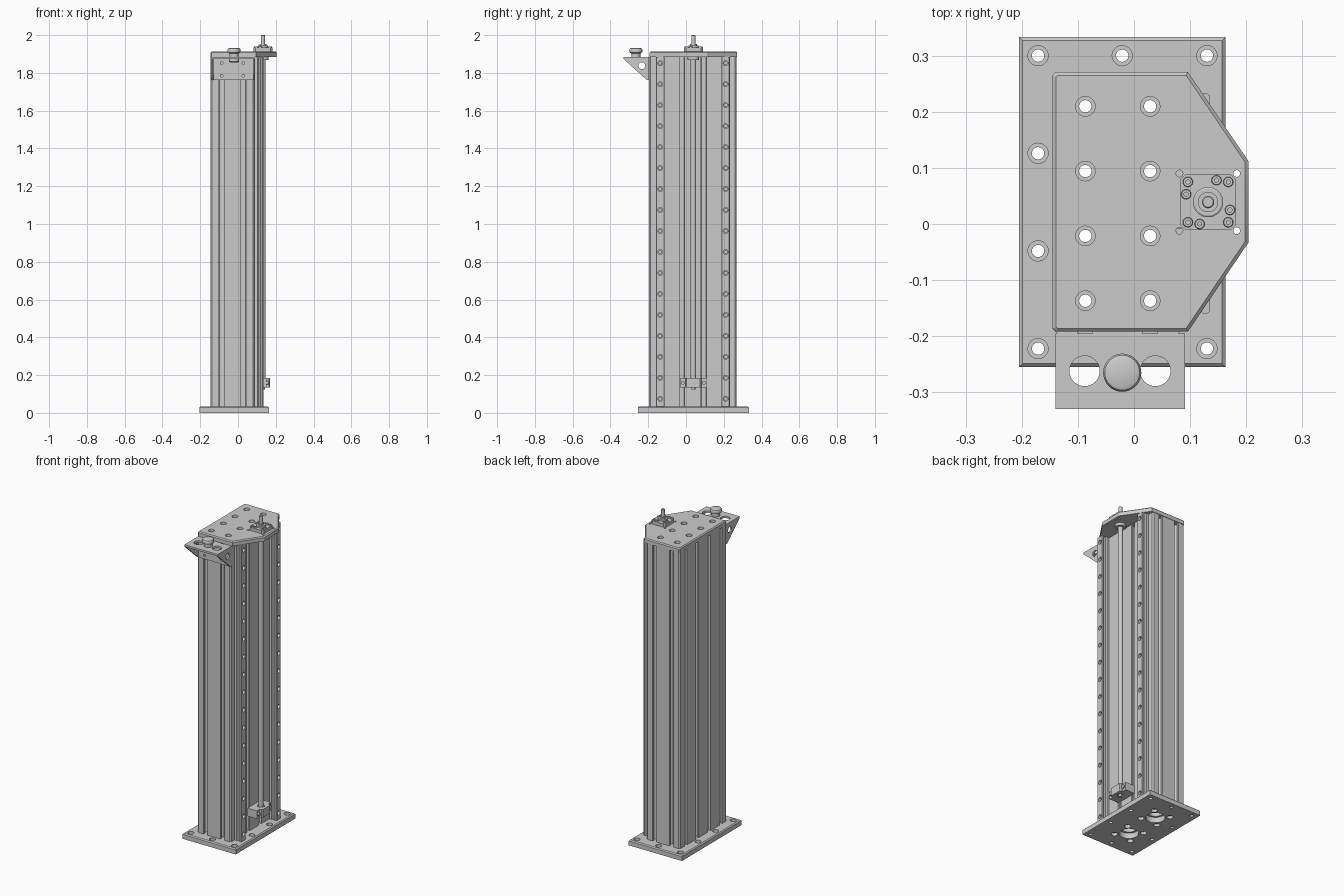
import bpy, bmesh
from mathutils import Matrix, Vector

if "Cube" in bpy.data.objects:
    bpy.data.objects.remove(bpy.data.objects["Cube"])

X, Y, Z = Vector((1, 0, 0)), Vector((0, 1, 0)), Vector((0, 0, 1))
YZX = Matrix(((0, 0, 1, 0), (1, 0, 0, 0), (0, 1, 0, 0), (0, 0, 0, 1)))  # profile in y-z, extruded along x


def finish(name, bm):
    bmesh.ops.recalc_face_normals(bm, faces=bm.faces)
    me = bpy.data.meshes.new(name)
    bm.to_mesh(me)
    bm.free()
    ob = bpy.data.objects.new(name, me)
    bpy.context.collection.objects.link(ob)
    return ob


def prism(name, pts, lo, hi, mat=None, chamfer=0):
    bm = bmesh.new()
    a = [bm.verts.new((u, v, lo)) for u, v in pts]
    b = [bm.verts.new((u, v, hi)) for u, v in pts]
    bm.faces.new(a[::-1])
    bm.faces.new(b)
    for i in range(len(pts)):
        j = (i + 1) % len(pts)
        bm.faces.new((a[i], a[j], b[j], b[i]))
    if chamfer:
        top = [e for e in bm.edges if all(v.co.z == b[0].co.z for v in e.verts)]
        bmesh.ops.bevel(bm, geom=top, offset=chamfer, offset_type='OFFSET',
                        segments=1, profile=0.5, affect='EDGES')
    if mat:
        bm.transform(mat)
    return finish(name, bm)


def rect(x0, x1, y0, y1, c=0):
    if not c:
        return [(x0, y0), (x1, y0), (x1, y1), (x0, y1)]
    return [(x0 + c, y0), (x1 - c, y0), (x1, y0 + c), (x1, y1 - c),
            (x1 - c, y1), (x0 + c, y1), (x0, y1 - c), (x0, y0 + c)]


def lathes(name, spots, axis=Z, n=24):
    """Turned solids in one mesh; spots = [(origin, [(radius, height), ...]), ...]"""
    bm = bmesh.new()
    rot = axis.to_track_quat('Z', 'Y').to_matrix().to_4x4()
    for origin, prof in spots:
        m = Matrix.Translation(origin) @ rot
        rings = []
        for r, h in prof:
            ring = bmesh.ops.create_circle(bm, segments=n, radius=r,
                                           matrix=m @ Matrix.Translation((0, 0, h)))
            rings.append(ring['verts'])
        for p, q in zip(rings, rings[1:]):
            for i in range(n):
                j = (i + 1) % n
                bm.faces.new((p[i], p[j], q[j], q[i]))
        bm.faces.new(rings[0])
        bm.faces.new(rings[-1])
    return finish(name, bm)


def drill(ob, spots, axis=Z, n=24):
    cut = lathes("cutter", spots, axis, n)
    cut.hide_render = True
    mod = ob.modifiers.new("holes", 'BOOLEAN')
    mod.operation, mod.solver, mod.object = 'DIFFERENCE', 'EXACT', cut
    me = bpy.data.meshes.new_from_object(ob.evaluated_get(bpy.context.evaluated_depsgraph_get()))
    ob.modifiers.clear()
    ob.data = me
    bpy.data.objects.remove(cut)


def hole(r, lo, hi):
    return [(r, lo), (r, hi)]


X0, X1, Y0, Y1 = -0.145, 0.087, -0.195, 0.268      # column outline
ZB, ZT = 0.034, 1.885                              # column bottom and top
CX, CY = (X0 + X1) / 2, (Y0 + Y1) / 2
P = 0.1155                                         # slot pitch
bolts = [(CX + sx * P / 2, CY + k * P) for sx in (-1, 1) for k in (-1.5, -.5, .5, 1.5)]
bores = [(CX, CY - P), (CX, CY + P)]

# Base plate: rim holes, column bolts counterbored from below, two large openings
base = prism("base_plate", rect(-0.205, 0.163, -0.255, 0.333), 0, ZB, chamfer=0.006)
rim = [(x, y) for x in (-0.171, 0.13) for y in (-0.222, -0.048, 0.126, 0.3)]
rim += [(-0.021, 0.3), (-0.021, -0.222)]
drill(base, [((x, y, 0), [(.011, -.01), (.011, .014), (.018, .014), (.018, .05)]) for x, y in rim]
      + [((x, y, 0), [(.018, -.01), (.018, .018), (.011, .018), (.011, .05)]) for x, y in bolts]
      + [((x, y, 0), hole(.055, -.01, .05)) for x, y in bores])

# Extruded column with T-slots on all four sides
slot = [(-.0135, 0), (-.0135, .012), (-.024, .012), (-.024, .026), (-.012, .035),
        (.012, .035), (.024, .026), (.024, .012), (.0135, .012), (.0135, 0)]
outline = []
for (cx, cy), d, n in (((X0, Y0), (1, 0), 2), ((X1, Y0), (0, 1), 4),
                       ((X1, Y1), (-1, 0), 2), ((X0, Y1), (0, -1), 4)):
    side = [(.008, 0)]
    for k in range(n):
        side += [(P * (k + .5) + t, dep) for t, dep in slot]
    side.append((P * n - .007, 0))
    outline += [(cx + t * d[0] - e * d[1], cy + t * d[1] + e * d[0]) for t, e in side]
column = prism("column", outline, ZB, ZT)
drill(column, [((x, y, 0), hole(.011, 0, 2)) for x, y in bolts]
      + [((x, y, 0), hole(.042, 0, 2)) for x, y in bores])

# Linear guide rails with a row of counterbored holes
half = [(.0225, 0), (.0225, .015), (.016, .021), (.016, .03), (.0225, .036), (.0225, .044), (.019, .048)]
for name, y in (("front_rail", CY - 1.5 * P), ("rear_rail", CY + 1.5 * P)):
    pts = [(X1 + h, y + w) for w, h in half] + [(X1 + h, y - w) for w, h in half[::-1]]
    rail = prism(name, pts, ZB, ZT)
    drill(rail, [((X1, y, 0.075 + .111 * i), [(.008, -.01), (.008, .03), (.013, .03), (.013, .06)])
                 for i in range(17)], X, 16)

# Top plate with tapered nose
SX, SY = 0.132, 0.039                              # screw axis
top = prism("top_plate", [(X0 + .006, -.192), (.096, -.192), (.204, -.033), (.204, .112), (.096, .271),
                          (X0 + .006, .271), (X0, .265), (X0, -.186)], ZT, 1.914, chamfer=0.006)
drill(top, [((x, y, ZT), [(.011, -.01), (.011, .013), (.0175, .013), (.0175, .05)]) for x, y in bolts]
      + [((SX + a * .051, SY + b * .051, ZT), hole(.006, -.01, .05)) for a in (-1, 1) for b in (-1, 1)])

# Upper bearing: square flange, hub, bolts
prism("bearing_flange", rect(SX - .05, SX + .05, SY - .05, SY + .05, .01), 1.914, 1.934)
lathes("bearing_hub", [((SX, SY, 0), [(.027, 1.92), (.027, 1.944), (.024, 1.946)]),
                       ((SX, SY, 0), hole(.03, 1.868, ZT + .002))], n=32)
offs = [(a * .036, b * .036) for a in (-1, 1) for b in (-1, 1)]
offs += [(.015, .039), (-.039, .014), (.039, -.014), (-.015, -.039)]
heads = lathes("flange_bolts", [((SX + a, SY + b, 1.93), [(.009, 0), (.009, .008), (.008, .01)])
                                for a, b in offs], n=16)
drill(heads, [((SX + a, SY + b, 1.934), hole(.004, 0, .02)) for a, b in offs], n=6)

# Drive screw with stepped upper journal
lathes("drive_screw", [((SX, SY, 0), [(.010, .125), (.010, .185), (.0145, .185), (.0145, 1.88),
                                      (.018, 1.88), (.018, 1.954), (.011, 1.954),
                                      (.011, 1.998), (.009, 2.0)])], n=32)

# Lower support bearing block with bolted ears
block = prism("support_block", rect(X1, .17, SY - .042, SY + .042, .006), .134, .184)
drill(block, [((SX, SY, 0), hole(.02, .1, .2))])
lathes("support_ring", [((SX, SY, 0), hole(.02, .142, .176))])
for name, s in (("front_ear", -1), ("rear_ear", 1)):
    ys = sorted((SY + s * .042, SY + s * .07))
    prism(name, rect(X1, .152, *ys), .134, .184)
    lathes(name + "_bolt", [((.15, SY + s * .056, .159), hole(.01, 0, .012))], X, 16)

# Angle bracket: shelf, back plate, two triangular gussets
shelf = prism("bracket_shelf", rect(X0 + .005, .091, -.33, Y0), 1.873, ZT)
drill(shelf, [((x, -.262, 0), hole(.027, 1.8, 1.95)) for x in (-.088, .038)], n=32)
back = prism("bracket_back", rect(X0 + .005, .091, Y0 - .012, Y0), 1.762, 1.873)
spots = [(x, z) for x in (CX - P / 2, CX + P / 2) for z in (1.785, 1.853)]
drill(back, [((x, Y0, z), hole(.007, -.03, .02)) for x, z in spots], Y)
for name, x in (("left_gusset", X0 + .005), ("right_gusset", .081)):
    g = prism(name, [(-.33, 1.873), (Y0 - .012, 1.762), (Y0 - .012, 1.873)], x, x + .01, YZX)
    drill(g, [((x, -.234, 1.838), hole(.018, -.02, .03))], X)

# Clamping knob through the shelf
lathes("knob", [((-.021, -.265, 0), [(.022, 1.856), (.027, 1.860), (.027, 1.873), (.016, 1.874),
                                     (.016, 1.884), (.024, 1.885), (.024, 1.903), (.033, 1.908),
                                     (.034, 1.915), (.034, 1.923), (.031, 1.929), (.024, 1.932)])], n=40)

# Smooth the round parts, keep edges sharp
for ob in bpy.context.scene.objects:
    ob.select_set(True)
    bpy.context.view_layer.objects.active = ob
bpy.ops.object.shade_smooth_by_angle()
